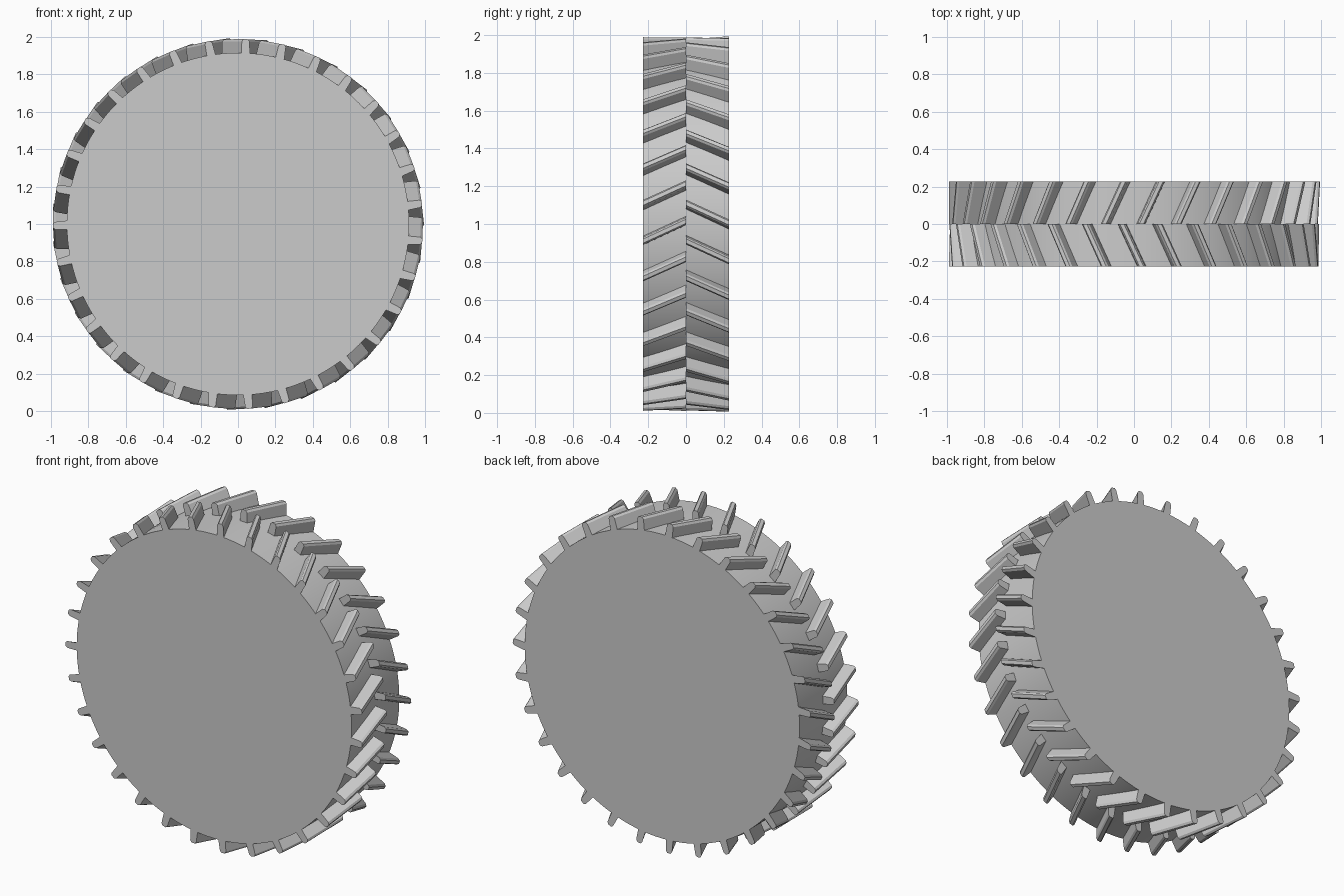
import bpy, bmesh, math
from mathutils import Matrix, Vector

cube = bpy.data.objects.get("Cube")
if cube:
    bpy.data.objects.remove(cube, do_unlink=True)

rubber = bpy.data.materials.new("light_grey")
rubber.use_nodes = True
grey = (0.6, 0.6, 0.6, 1)
rubber.diffuse_color = grey
rubber.node_tree.nodes["Principled BSDF"].inputs["Base Color"].default_value = grey

CORE_R, LUG_R, HALF_WIDTH = 0.915, 0.988, 0.227
LUGS = 31
STEP = math.tau / LUGS
SWEEP = 0.105
CENTRE = Vector((0, 0, 1))

# Solid wheel core lying along y
bpy.ops.mesh.primitive_cylinder_add(vertices=128, radius=CORE_R, depth=2 * HALF_WIDTH,
                                    location=CENTRE, rotation=(math.pi / 2, 0, 0))
core = bpy.context.object
core.name = "wheel_core"
core.data.materials.append(rubber)
bpy.ops.object.shade_smooth_by_angle(angle=math.radians(30))

# Lug cross-section: tangential offset and radius, with chamfered top edges
PROFILE = [(-0.024, CORE_R - 0.015), (0.024, CORE_R - 0.015),
           (0.02, LUG_R - 0.012), (0.011, LUG_R),
           (-0.011, LUG_R), (-0.02, LUG_R - 0.012)]


def tread_row(name, side, phase, apex, outer):
    """Ring of slanted lugs from the middle plane to one face."""
    bm = bmesh.new()
    for i in range(LUGS):
        turn = Matrix.Rotation(-(phase + i * STEP), 4, 'Y')
        rings = []
        for y, shift in ((0, apex), (side * HALF_WIDTH, outer)):
            rings.append([bm.verts.new(turn @ Vector((r, y, t + shift))) for t, r in PROFILE])
        inner, end = rings
        bm.faces.new(inner)
        bm.faces.new(end[::-1])
        for k in range(len(PROFILE)):
            n = (k + 1) % len(PROFILE)
            bm.faces.new((inner[n], inner[k], end[k], end[n]))
    bmesh.ops.recalc_face_normals(bm, faces=bm.faces)
    mesh = bpy.data.meshes.new(name)
    bm.to_mesh(mesh)
    bm.free()
    mesh.materials.append(rubber)
    obj = bpy.data.objects.new(name, mesh)
    obj.location = CENTRE
    bpy.context.collection.objects.link(obj)


# Staggered chevron tread
tread_row("front_tread_lugs", -1, math.radians(-2.2), SWEEP / 2, -SWEEP / 2)
tread_row("back_tread_lugs", 1, math.radians(6.4), 0, -SWEEP)
